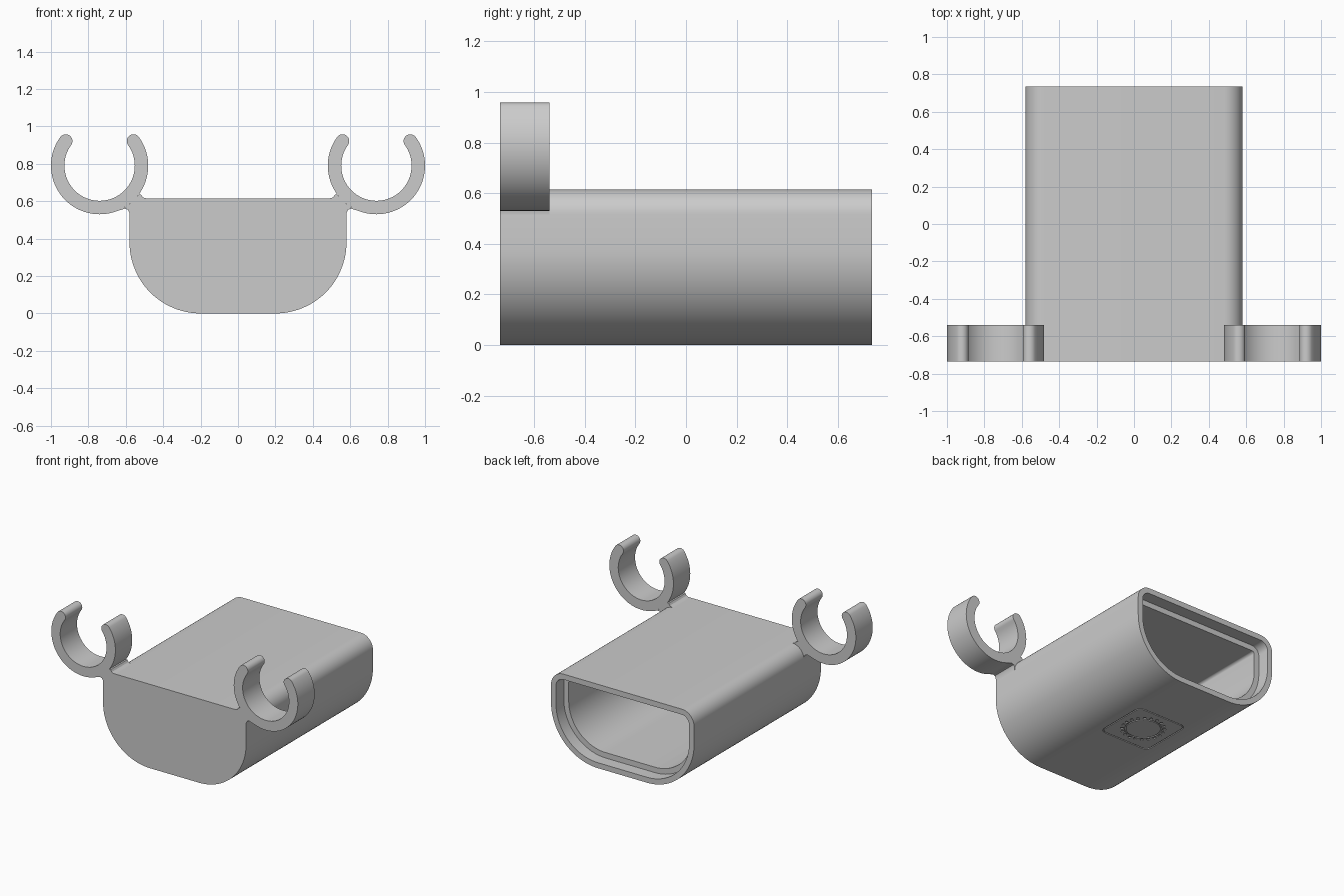
import bpy, bmesh, math

cube = bpy.data.objects.get("Cube")
if cube:
    bpy.data.objects.remove(cube, do_unlink=True)

grey = bpy.data.materials.new("plain_grey")
grey.use_nodes = True
GREY = (0.6, 0.6, 0.6, 1)
grey.diffuse_color = GREY
grey.node_tree.nodes["Principled BSDF"].inputs["Base Color"].default_value = GREY

FRONT, BACK = -0.735, 0.735
CLIP_BACK = -0.54


def arc(cx, cy, r, a0, a1, n):
    """Points along an arc, without the last one."""
    angles = [math.radians(a0 + (a1 - a0) * i / n) for i in range(n)]
    return [(cx + r * math.cos(a), cy + r * math.sin(a)) for a in angles]


def add_loft(bm, rings, caps=True):
    """Bridge equal rings; cap the two ends, or join last to first."""
    loops = [[bm.verts.new(p) for p in ring] for ring in rings]
    pairs = list(zip(loops, loops[1:]))
    if caps:
        bm.faces.new(loops[0])
        bm.faces.new(loops[-1])
    else:
        pairs.append((loops[-1], loops[0]))
    n = len(loops[0])
    for a, b in pairs:
        for i in range(n):
            j = (i + 1) % n
            bm.faces.new((a[i], a[j], b[j], b[i]))


def finish(name, bm):
    bmesh.ops.recalc_face_normals(bm, faces=bm.faces[:])
    mesh = bpy.data.meshes.new(name)
    bm.to_mesh(mesh)
    bm.free()
    mesh.materials.append(grey)
    obj = bpy.data.objects.new(name, mesh)
    bpy.context.collection.objects.link(obj)
    return obj


def select_only(obj):
    bpy.ops.object.select_all(action="DESELECT")
    obj.select_set(True)
    bpy.context.view_layer.objects.active = obj


def smooth(obj):
    select_only(obj)
    bpy.ops.object.shade_smooth_by_angle(angle=math.radians(30))


def at_y(points, y, side=1):
    return [(side * x, y, z) for x, z in points]


def at_z(points, z):
    return [(x, y, z) for x, y in points]


def body_outline(inset):
    """Rounded section: wide curves below, tight corners on top."""
    low, top = 0.38 - inset, 0.10 - inset
    pts = []
    for cx, cz, r, a, n in ((0.2, 0.38, low, -90, 24), (0.48, 0.515, top, 0, 10),
                            (-0.48, 0.515, top, 90, 10), (-0.2, 0.38, low, 180, 24)):
        pts += arc(cx, cz, r, a, a + 90, n) + arc(cx, cz, r, a + 90, a + 91, 1)
    return pts


# Body: a shell closed at the front, with a stepped rim round the open back
bm = bmesh.new()
add_loft(bm, [at_y(body_outline(t), y) for t, y in (
    (0, FRONT), (0, BACK), (0.04, BACK), (0.04, 0.645),
    (0.08, 0.645), (0.08, FRONT + 0.08))])
body = finish("body", bm)


# Shallow grooves under the body: square frame, circle and a round of dots
CY = 0.095


def rounded_square(h, r):
    pts = []
    for sx, sy, a in ((1, 1, 0), (-1, 1, 90), (-1, -1, 180), (1, -1, 270)):
        cx, cy = sx * (h - r), CY + sy * (h - r)
        pts += arc(cx, cy, r, a, a + 90, 6) + arc(cx, cy, r, a + 90, a + 91, 1)
    return pts


def add_groove(bm, outer, inner, low=-0.02, high=0.006):
    add_loft(bm, [at_z(outer, low), at_z(outer, high),
                  at_z(inner, high), at_z(inner, low)], caps=False)


bm = bmesh.new()
add_groove(bm, rounded_square(0.203, 0.045), rounded_square(0.195, 0.037))
add_groove(bm, arc(0, CY, 0.124, 0, 360, 48), arc(0, CY, 0.115, 0, 360, 48))
for cx, cy in arc(0, CY, 0.142, 0, 360, 20):
    dot = arc(cx, cy, 0.011, 0, 360, 10)
    add_loft(bm, [at_z(dot, -0.02), at_z(dot, 0.006)])
cutter = finish("groove_cutter", bm)
cutter.hide_render = True
cut = body.modifiers.new("grooves", "BOOLEAN")
cut.operation = "DIFFERENCE"
cut.solver = "EXACT"
cut.object = cutter
select_only(body)
bpy.ops.object.modifier_apply(modifier=cut.name)
bpy.data.objects.remove(cutter, do_unlink=True)
smooth(body)

# Open ring clips with rounded tips, and the necks joining them to the body
CX, CZ, R_OUT, R_IN = 0.74, 0.79, 0.26, 0.188
R_MID, R_TIP = (R_OUT + R_IN) / 2, (R_OUT - R_IN) / 2
tip_a, tip_b = [(CX + s * R_MID * math.cos(math.radians(36)),
                 CZ + R_MID * math.sin(math.radians(36))) for s in (1, -1)]
clip = (arc(CX, CZ, R_OUT, 144, 396, 56) + arc(*tip_a, R_TIP, 36, 216, 12)
        + arc(CX, CZ, R_IN, 396, 144, 56) + arc(*tip_b, R_TIP, 324, 504, 12))
neck = ([(0.519, 0.636), (0.51, 0.622), (0.497, 0.616)]
        + arc(0.48, 0.515, 0.1, 90, 0, 10)
        + [(0.58, 0.515), (0.581, 0.54), (0.589, 0.555), (0.605, 0.56), (0.625, 0.557)]
        + arc(CX, CZ, R_OUT, 250, 212, 10))

for side, label in ((1, "left"), (-1, "right")):
    for part, outline in (("clip", clip), ("clip_neck", neck)):
        bm = bmesh.new()
        add_loft(bm, [at_y(outline, FRONT, side), at_y(outline, CLIP_BACK, side)])
        smooth(finish(f"{label}_{part}", bm))
